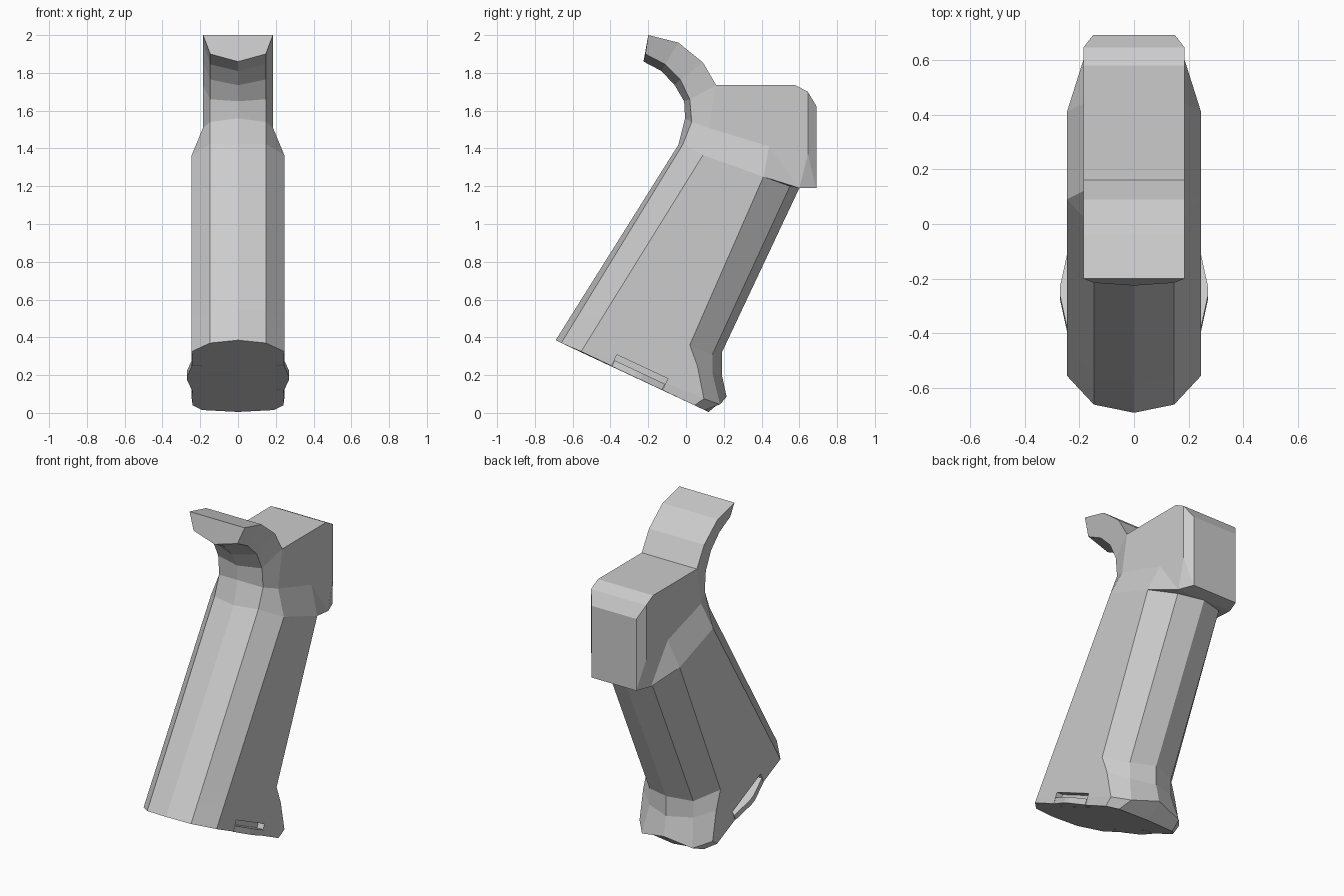
import bpy, bmesh, math
from mathutils import Vector, Matrix

if "Cube" in bpy.data.objects:
    bpy.data.objects.remove(bpy.data.objects["Cube"])

grey = bpy.data.materials.new("grip_grey")
grey.diffuse_color = (0.6, 0.6, 0.6, 1)
grey.use_nodes = True
grey.node_tree.nodes["Principled BSDF"].inputs["Base Color"].default_value = grey.diffuse_color


def finish(name, bm, mat=grey):
    bmesh.ops.remove_doubles(bm, verts=bm.verts, dist=0.0005)
    bmesh.ops.recalc_face_normals(bm, faces=bm.faces)
    me = bpy.data.meshes.new(name)
    bm.to_mesh(me)
    bm.free()
    me.materials.append(mat)
    ob = bpy.data.objects.new(name, me)
    bpy.context.collection.objects.link(ob)
    return ob


bm = bmesh.new()


def face(*pts):
    """Add a face and its mirrored twin across x = 0."""
    for s in (1, -1):
        bm.faces.new([bm.verts.new((s * x, y, z)) for x, y, z in pts])


def strip(r0, r1):
    """Join two half rings of equal length."""
    for i in range(len(r0) - 1):
        face(r0[i], r0[i + 1], r1[i + 1], r1[i])


def lerp(a, b, t):
    return tuple(Vector(a).lerp(Vector(b), t))


# handle: half rings from front centre, round the side, to rear centre
low = [(0, -.69, .385), (.147, -.66, .37), (.245, -.555, .325)]
high = [(0, -.04, 1.42), (.147, -.015, 1.425), (.245, .09, 1.365)]
rear = [
    [(.24, .045, .04), (.19, .10, .015), (0, .12, .005)],      # sole
    [(.245, .095, .075), (.17, .18, .045), (0, .215, .085)],   # heel lip
    [(.245, .06, .25), (.147, .14, .21), (0, .19, .20)],       # heel neck
    [(.245, .02, .36), (.147, .14, .31), (0, .19, .32)],       # backstrap base
    [(.245, .41, 1.25), (.147, .55, 1.20), (0, .60, 1.19)],    # backstrap top
]
rings = [[lerp(a, b, t) for a, b in zip(low, high)] + r
         for t, r in zip((0, .02, .1, .16, 1), rear)]
for r0, r1 in zip(rings, rings[1:]):
    strip(r0, r1)
face(*rings[0])

# curved tang: inner centre, inner edge and outer edge at each station
tang = [
    [(0, -.225, 1.86), (.147, -.215, 1.90), (.185, -.20, 2.0)],
    [(0, -.13, 1.81), (.147, -.11, 1.845), (.185, -.04, 1.96)],
    [(0, -.06, 1.735), (.147, -.03, 1.765), (.185, .09, 1.855)],
    [(0, -.01, 1.65), (.147, .02, 1.66), (.185, .16, 1.735)],
    [(0, -.005, 1.56), (.147, .03, 1.54), (.185, .12, 1.51)],
    high,
]
for r0, r1 in zip(tang, tang[1:]):
    strip(r0, r1)
face(*tang[0], (0, -.20, 2.0))

# rear block: side corner points, chamfer and underside
D4, E4, F4 = rear[-1]
C5, C4 = tang[4][2], high[2]
D5 = (.185, .44, 1.41)
K, L, M = (.185, .60, 1.19), (.185, .645, 1.37), (.185, .645, 1.70)
N, P, Q = (.185, .58, 1.735), (.15, .69, 1.19), (.15, .69, 1.625)
face(tang[3][2], C5, D5, K, L, M, N)
face(C5, D5, D4, C4)
face(D5, K, D4)
face(K, L, P)
face(L, M, Q, P)
face(D4, E4, K)
face(E4, F4, K)
face(K, F4, (0, P[1], P[2]), P)

# top and back surfaces run across the centre line
ridge = [r[2] for r in tang[:4]] + [N, M, Q, P]
for a, b in zip(ridge, ridge[1:]):
    face(a, b, (0, b[1], b[2]), (0, a[1], a[2]))
grip = finish("pistol_grip", bm)

# slanted frame along the sole, for the latch and its slots
ang = math.atan(.469)
frame = Matrix.Translation((0, -.26, .183)) @ Matrix.Rotation(-ang, 4, 'X')


def prism(name, outline, z0, z1):
    b = bmesh.new()
    lo = [b.verts.new((x, y, z0)) for x, y in outline]
    hi = [b.verts.new((x, y, z1)) for x, y in outline]
    b.faces.new(lo)
    b.faces.new(hi)
    n = len(lo)
    for i in range(n):
        b.faces.new((lo[i], lo[(i + 1) % n], hi[(i + 1) % n], hi[i]))
    b.transform(frame)
    return finish(name, b)


# slots cut in both sides, each holding a tapered latch end
for s, side in ((1, "right"), (-1, "left")):
    cut = prism("slot_cutter_" + side,
                [(s * .205, -.149), (s * .32, -.149), (s * .32, .149), (s * .205, .149)],
                -.06, .068)
    cut.hide_render = True
    cut.hide_viewport = True
    mod = grip.modifiers.new("slot_" + side, 'BOOLEAN')
    mod.operation = 'DIFFERENCE'
    mod.solver = 'EXACT'
    mod.object = cut
    prism("latch_" + side,
          [(s * .19, -.147), (s * .245, -.147), (s * .27, -.02), (s * .27, .02),
           (s * .245, .147), (s * .19, .147)], .001, .036)
